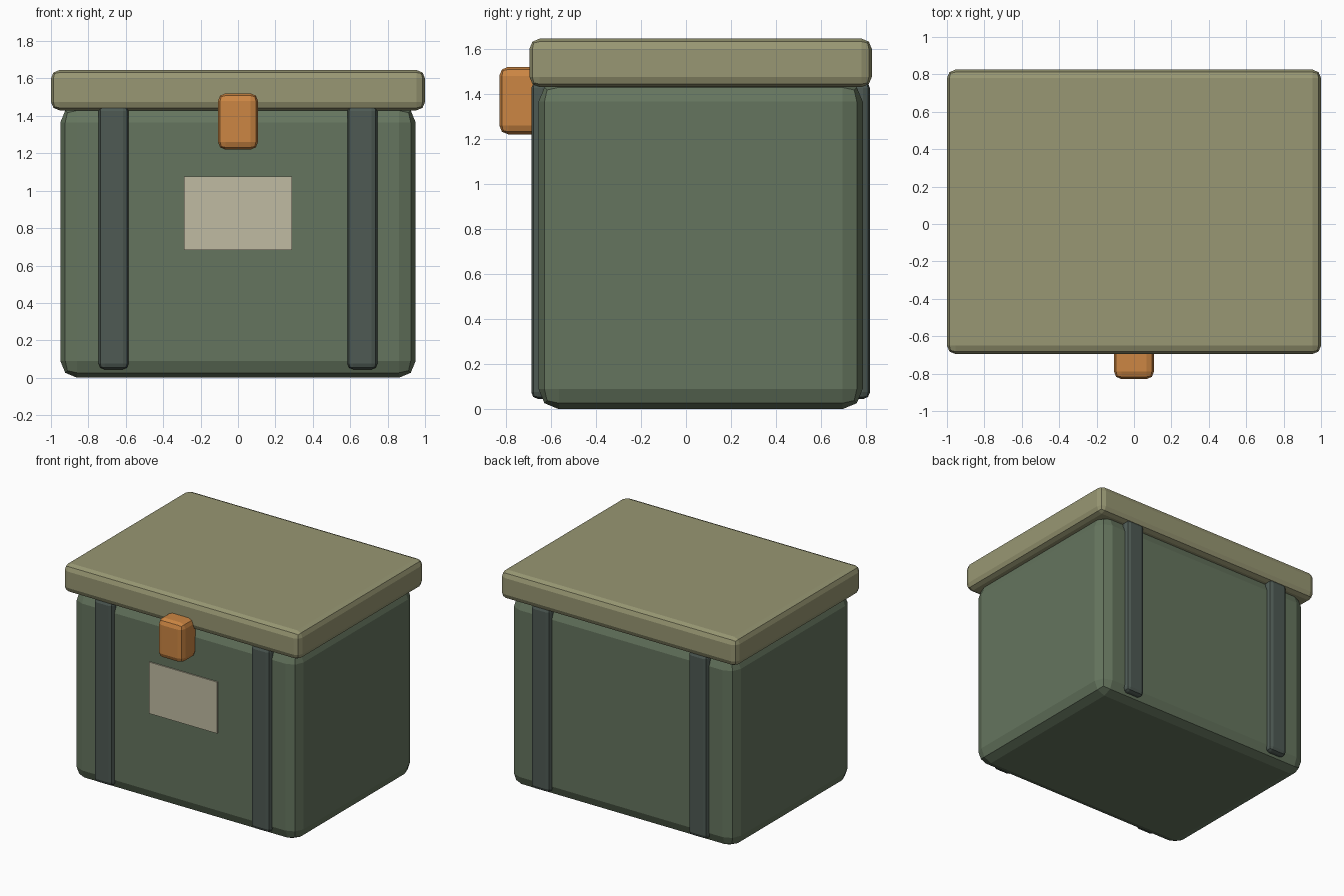
import bpy
import bmesh
from mathutils import Vector

cube = bpy.data.objects.get("Cube")
if cube:
    bpy.data.objects.remove(cube, do_unlink=True)


def material(name, rgb):
    """Flat colour given as 0-255 display values, stored as linear."""
    lin = [((c / 255 + 0.055) / 1.055) ** 2.4 for c in rgb]
    mat = bpy.data.materials.new(name)
    mat.use_nodes = True
    mat.diffuse_color = (*lin, 1)
    mat.node_tree.nodes["Principled BSDF"].inputs["Base Color"].default_value = (*lin, 1)
    return mat


def box(name, low, high, bevel, mat):
    """Box between two corners, with rounded edges."""
    low, high = Vector(low), Vector(high)
    bm = bmesh.new()
    bmesh.ops.create_cube(bm, size=1)
    bmesh.ops.scale(bm, vec=high - low, verts=bm.verts)
    mesh = bpy.data.meshes.new(name)
    bm.to_mesh(mesh)
    bm.free()
    mesh.materials.append(mat)
    obj = bpy.data.objects.new(name, mesh)
    obj.location = (low + high) / 2
    bpy.context.collection.objects.link(obj)
    if bevel:
        mod = obj.modifiers.new("rounded_edges", "BEVEL")
        mod.width = bevel
        mod.segments = 2
    return obj


green = material("green body", (101, 117, 94))
olive = material("olive lid", (152, 151, 115))
slate = material("slate straps", (78, 90, 84))
orange = material("orange latch", (204, 134, 67))
cream = material("cream label", (192, 187, 162))

# Main container and overhanging lid
box("body", (-0.95, -0.655, 0), (0.95, 0.785, 1.455), 0.09, green)
box("lid", (-1, -0.695, 1.43), (1, 0.825, 1.645), 0.045, olive)

# Vertical straps on the front and back
for side, x in (("right", -0.665), ("left", 0.665)):
    for end, y in (("front", -0.647), ("back", 0.777)):
        box(f"{end}_{side}_strap", (x - 0.08, y - 0.04, 0.045),
            (x + 0.08, y + 0.04, 1.455), 0.03, slate)

# Latch and label plate
box("latch", (-0.107, -0.829, 1.22), (0.107, -0.64, 1.52), 0.04, orange)
box("label", (-0.288, -0.664, 0.682), (0.288, -0.655, 1.075), 0, cream)
